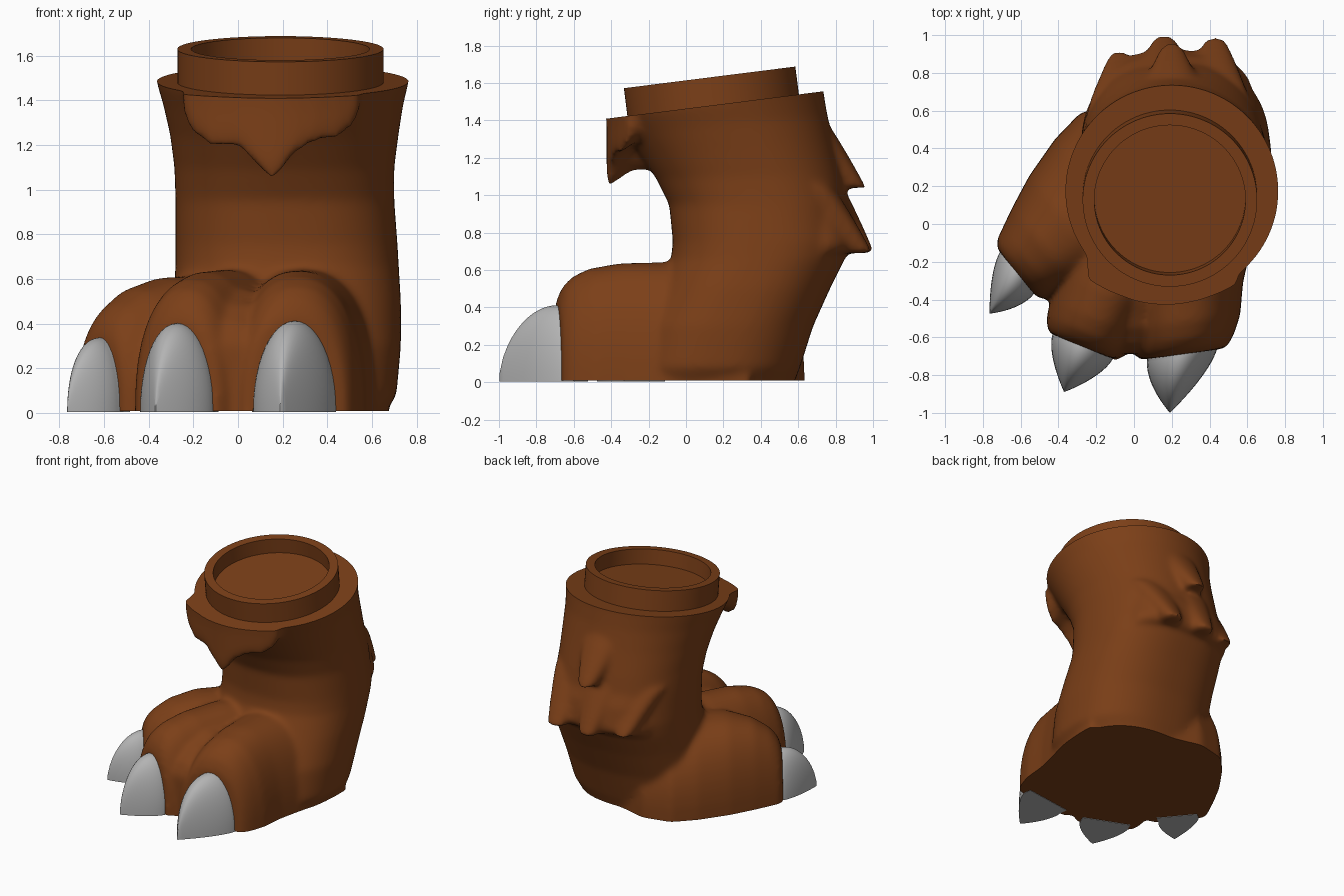
import bpy, bmesh, math
from mathutils import Vector

if "Cube" in bpy.data.objects:
    bpy.data.objects.remove(bpy.data.objects["Cube"])

SLOPE = 0.126                      # tilt of the top rim
RIM = Vector((0.19, 0.145, 1.481))  # centre of the rim plane


def material(name, *rgb):
    m = bpy.data.materials.new(name)
    m.diffuse_color = (*rgb, 1)
    m.use_nodes = True
    m.node_tree.nodes["Principled BSDF"].inputs["Base Color"].default_value = m.diffuse_color
    return m


brown = material("brown", 0.2, 0.05, 0.009)
grey = material("grey", 0.45, 0.45, 0.45)


def loft(bm, rings):
    """Skin a list of equal-length point rings and cap both ends."""
    vs = [[bm.verts.new(p) for p in r] for r in rings]
    n = len(vs[0])
    for a, b in zip(vs, vs[1:]):
        for i in range(n):
            j = (i + 1) % n
            bm.faces.new((a[i], a[j], b[j], b[i]))
    bm.faces.new(vs[0][::-1])
    bm.faces.new(vs[-1])


def spow(v, e):
    return math.copysign(abs(v) ** e, v)


def oval(z, x0, x1, y0, y1, tilt=0.0, n=64):
    """Flat ring filling a rectangle, boxier low down and elliptical at the rim."""
    p = 2.4 - 0.4 * min(max((z - 0.8) / 0.6, 0), 1)
    out = []
    for i in range(n):
        a = 2 * math.pi * i / n
        dx = (x1 - x0) / 2 * spow(math.cos(a), 2 / p)
        dy = (y1 - y0) / 2 * spow(math.sin(a), 2 / p)
        out.append(((x0 + x1) / 2 + dx, (y0 + y1) / 2 + dy, z + tilt * dy))
    return out


def arch(c, side, w, h, base, p=2.0, n=24):
    """Upright domed section standing on a flat base."""
    pts = [(w, base)]
    for i in range(n + 1):
        a = math.pi * i / n
        pts.append((w * spow(math.cos(a), 2 / p), h * abs(math.sin(a)) ** (2 / p) + 0.012))
    pts.append((-w, base))
    return [(c[0] + side.x * u, c[1] + side.y * u, v) for u, v in pts]


def finish(bm, name, mat):
    bmesh.ops.recalc_face_normals(bm, faces=bm.faces[:])
    me = bpy.data.meshes.new(name)
    bm.to_mesh(me)
    bm.free()
    ob = bpy.data.objects.new(name, me)
    bpy.context.collection.objects.link(ob)
    me.materials.append(mat)
    return ob


# claw base ends, claw tip, claw height, then toe stations (x, y, half width, height)
TOES = {
    "right": ((0.07, -0.71), (0.44, -0.66), (0.19, -1.0), 0.40,
              [(0.36, 0.30, 0.32, 0.50), (0.32, 0.12, 0.355, 0.60), (0.29, -0.1, 0.35, 0.63),
               (0.27, -0.35, 0.31, 0.625),
               (0.27, -0.52, 0.295, 0.595), (0.265, -0.61, 0.27, 0.55),
               (0.26, -0.66, 0.25, 0.495), (0.255, -0.69, 0.225, 0.42)]),
    "middle": ((-0.43, -0.58), (-0.11, -0.71), (-0.37, -0.89), 0.39,
               [(0.05, 0.12, 0.30, 0.62), (-0.06, -0.14, 0.28, 0.63), (-0.15, -0.36, 0.265, 0.62),
                (-0.21, -0.50, 0.25, 0.585), (-0.245, -0.58, 0.235, 0.54),
                (-0.262, -0.625, 0.215, 0.48), (-0.272, -0.65, 0.19, 0.41)]),
    "left": ((-0.71, -0.15), (-0.53, -0.37), (-0.765, -0.475), 0.325,
             [(0.28, 0.46, 0.14, 0.34), (0.15, 0.36, 0.36, 0.48), (0.0, 0.24, 0.45, 0.57),
              (-0.15, 0.12, 0.425, 0.60), (-0.33, -0.02, 0.355, 0.595),
              (-0.47, -0.135, 0.28, 0.545), (-0.56, -0.21, 0.225, 0.47),
              (-0.60, -0.242, 0.20, 0.41), (-0.62, -0.26, 0.165, 0.34)]),
}

# leg column
bm = bmesh.new()
loft(bm, [oval(*r) for r in [
    (-0.08, -0.30, 0.63, -0.30, 0.56), (0.0, -0.31, 0.66, -0.30, 0.58),
    (0.08, -0.32, 0.71, -0.30, 0.61), (0.3, -0.31, 0.73, -0.25, 0.68),
    (0.5, -0.29, 0.73, -0.15, 0.77), (0.66, -0.28, 0.72, -0.08, 0.85),
    (0.75, -0.28, 0.715, -0.07, 0.87), (0.95, -0.28, 0.70, -0.09, 0.86),
    (1.1, -0.285, 0.70, -0.16, 0.83, 0.02), (1.25, -0.305, 0.72, -0.25, 0.79, 0.05),
    (1.38, -0.335, 0.74, -0.33, 0.755, 0.1), (1.484, -0.365, 0.765, -0.39, 0.735, SLOPE),
    (1.62, -0.385, 0.785, -0.44, 0.725, SLOPE)]])

# toe lobes, and the web between the two front ones
for a, b, tip, h, stations in TOES.values():
    side = (Vector(b) - Vector(a)).normalized()
    loft(bm, [arch((x, y), side, w, hh, -0.08, 2.3) for x, y, w, hh in stations])
loft(bm, [arch((x, y), Vector((1, 0)), w, hh, -0.08, 3) for x, y, w, hh in [
    (0.03, -0.05, 0.15, 0.58), (0.01, -0.4, 0.14, 0.54), (-0.005, -0.55, 0.13, 0.47),
    (-0.015, -0.64, 0.12, 0.39), (-0.02, -0.685, 0.11, 0.30)]])

# front tuft: scalloped lower edge (x, z), top is trimmed by the rim plane
edge = [(-0.245, 1.34), (-0.215, 1.26), (-0.13, 1.19), (0.0, 1.19), (0.05, 1.14), (0.10, 1.08),
        (0.15, 1.035), (0.20, 1.08), (0.26, 1.16), (0.35, 1.21), (0.45, 1.225),
        (0.515, 1.28), (0.545, 1.34)]
rings = []
for x, z in edge:
    y = -0.435 + 0.8 * (x - 0.17) ** 2
    rings.append([(x, y, 1.55), (x, y + 0.01, 1.36), (x, y + 0.01, z + 0.07), (x, y + 0.02, z),
                  (x, y + 0.15, z + 0.09), (x, y + 0.36, z + 0.10), (x, y + 0.36, 1.55)])
loft(bm, rings)

# back fur: locks that widen into the leg (x, half width, top z, top y, tip z, tip y)
for x, w, z0, y0, z1, y1 in [(-0.08, 0.17, 1.02, 0.72, 0.72, 0.92),
                             (0.16, 0.18, 1.08, 0.82, 0.69, 1.01),
                             (0.43, 0.18, 1.05, 0.78, 0.69, 1.0),
                             (0.20, 0.19, 1.40, 0.745, 1.04, 0.965)]:
    rings = []
    for i in range(9):
        t = i / 8
        half, y = w * (1 - 0.62 * t), y0 + (y1 - y0) * t ** 0.9
        rings.append(oval(z0 + (z1 - z0) * t, x - half, x + half, y - 0.28 + 0.13 * t, y, n=32))
    loft(bm, rings)
# soft skirt under the locks
loft(bm, [oval(*r) for r in [(1.05, -0.15, 0.55, 0.4, 0.82), (0.9, -0.18, 0.6, 0.4, 0.89),
                             (0.74, -0.2, 0.63, 0.4, 0.925), (0.69, -0.2, 0.63, 0.4, 0.89)]])

# blend everything into one skin, then slice the sole and the rim flat
foot = finish(bm, "foot", brown)
mod = foot.modifiers.new("blend", 'REMESH')
mod.mode, mod.voxel_size = 'VOXEL', 0.016
mod = foot.modifiers.new("soften", 'SMOOTH')
mod.factor, mod.iterations = 0.5, 20
dg = bpy.context.evaluated_depsgraph_get()
skin = bpy.data.meshes.new_from_object(foot.evaluated_get(dg))
foot.modifiers.clear()
bm = bmesh.new()
bm.from_mesh(skin)
for co, no in [((0, 0, 0.008), (0, 0, -1)), (RIM, (0, -SLOPE, 1))]:
    bmesh.ops.bisect_plane(bm, geom=bm.verts[:] + bm.edges[:] + bm.faces[:],
                           plane_co=co, plane_no=no, clear_outer=True)
    bmesh.ops.holes_fill(bm, edges=[e for e in bm.edges if e.is_boundary], sides=0)
bmesh.ops.recalc_face_normals(bm, faces=bm.faces[:])
bm.to_mesh(foot.data)
bm.free()

# claws
for name, (a, b, tip, h, stations) in TOES.items():
    a, b, tip = Vector(a), Vector(b), Vector(tip)
    side, mid = (b - a).normalized(), (a + b) / 2
    w = (b - a).length / 2
    back = Vector((-side.y, side.x)) * 0.06
    bm = bmesh.new()
    rings = [arch(mid + back, side, w, h, 0.005)]
    for i in range(15):
        t = min(i / 14, 0.992)
        rings.append(arch(mid.lerp(tip, t), side, w * (1 - t ** 1.6),
                          h * (1 - t * t) ** 0.6, 0.005))
    loft(bm, rings)
    finish(bm, name + "_claw", grey)

# collar cup on the tilted rim
bm = bmesh.new()
loft(bm, [[(r * math.cos(k * math.pi / 48), r * math.sin(k * math.pi / 48), z) for k in range(96)]
          for r, z in [(0.462, -0.04), (0.462, 0.15), (0.40, 0.15), (0.40, 0.04)]])
collar = finish(bm, "collar", brown)
collar.location = RIM
collar.rotation_euler.x = math.atan(SLOPE)

# smooth shading with crisp edges
for ob in bpy.context.collection.objects:
    ob.select_set(True)
    bpy.context.view_layer.objects.active = ob
bpy.ops.object.shade_smooth_by_angle(angle=math.radians(40))
